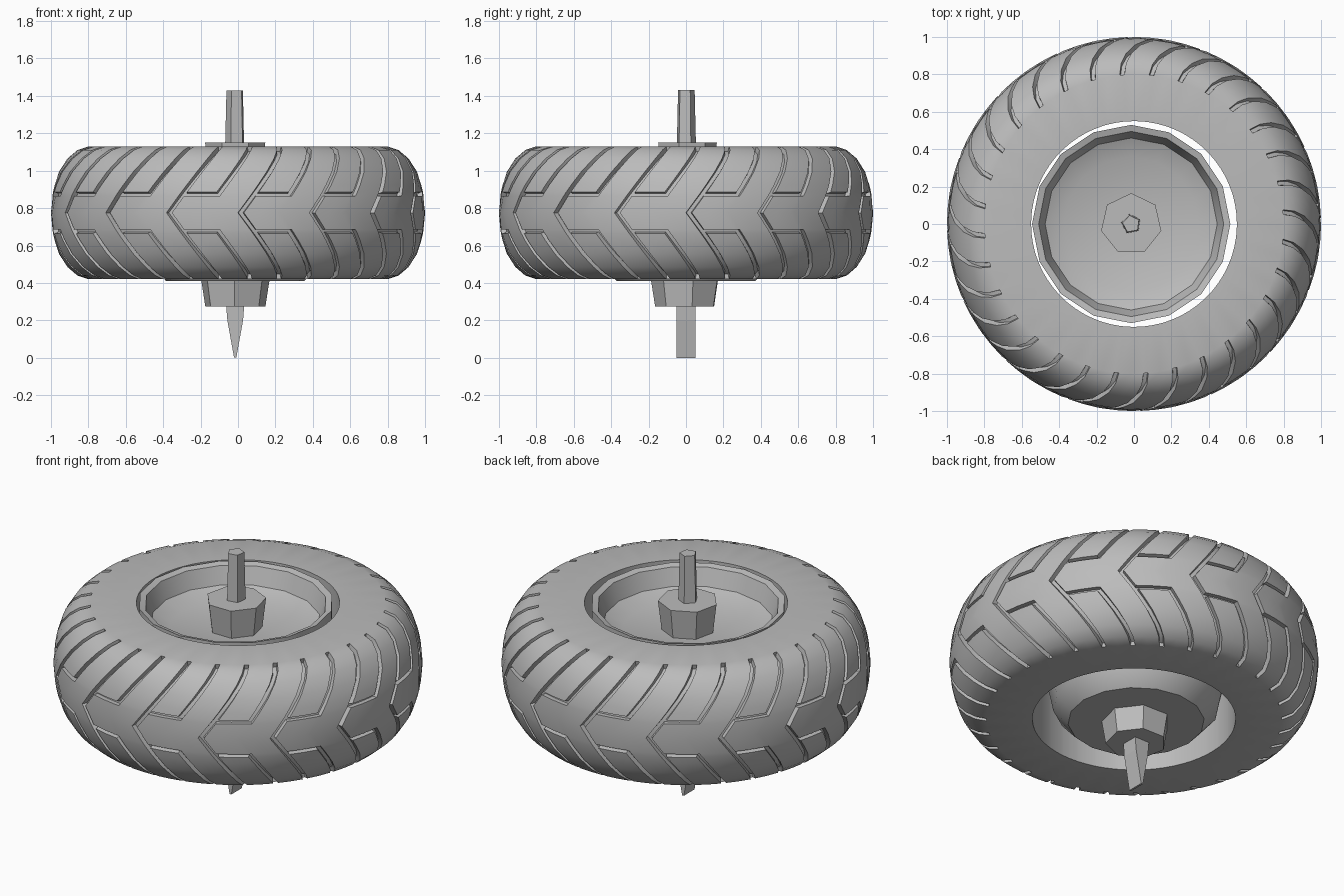
import bpy, bmesh
from math import sin, cos, radians, pi

cube = bpy.data.objects.get("Cube")
if cube:
    bpy.data.objects.remove(cube)

grey = bpy.data.materials.new("plain_grey")
grey.use_nodes = True
grey.diffuse_color = (0.5, 0.5, 0.5, 1)
grey.node_tree.nodes["Principled BSDF"].inputs["Base Color"].default_value = (0.5, 0.5, 0.5, 1)


def finish(name, bm, smooth=None):
    bmesh.ops.recalc_face_normals(bm, faces=bm.faces[:])
    mesh = bpy.data.meshes.new(name)
    bm.to_mesh(mesh)
    bm.free()
    mesh.materials.append(grey)
    if smooth:
        mesh.polygons.foreach_set("use_smooth", [True] * len(mesh.polygons))
        mesh.set_sharp_from_angle(angle=radians(smooth))
    obj = bpy.data.objects.new(name, mesh)
    bpy.context.collection.objects.link(obj)
    return obj


def lathe(name, profile, sides, centre=(0, 0), turn=0.0, smooth=None):
    """Spin (radius, height) points about z and cap both ends."""
    bm = bmesh.new()
    rings = []
    for r, z in profile:
        rings.append([bm.verts.new((centre[0] + r * cos(turn + 2 * pi * i / sides),
                                    centre[1] + r * sin(turn + 2 * pi * i / sides), z))
                      for i in range(sides)])
    for a, b in zip(rings, rings[1:]):
        for i in range(sides):
            j = (i + 1) % sides
            bm.faces.new((a[i], a[j], b[j], b[i]))
    bm.faces.new(rings[0])
    bm.faces.new(rings[-1])
    return finish(name, bm, smooth)


# Tyre: a sheared grid whose columns follow the chevron grooves
MID, SECTORS, LEAN = 0.775, 16, 42
half = [(0.355, 0.80), (0.335, 0.86), (0.29, 0.912), (0.22, 0.957),
        (0.15, 0.98), (0.11, 0.989), (0.09, 0.992)]
rows = [(-d, r) for d, r in half] + [(0, 1.0)] + [(d, r) for d, r in reversed(half)]
rows += [(0.355, 0.55), (-0.355, 0.55)]
columns = [0, 1.8, 6.5, 11.25, 13.05, 17.8]
angles = [360 / SECTORS * s + c for s in range(SECTORS) for c in columns]
outer = 2 * len(half)

bm = bmesh.new()
grid = []
for d, r in rows:
    ring = []
    for a in angles:
        t = radians(a + LEAN * abs(d))
        ring.append(bm.verts.new((r * cos(t), r * sin(t), MID + d)))
    grid.append(ring)

grooves = []
for i in range(len(rows)):
    a, b = grid[i], grid[(i + 1) % len(rows)]
    for j in range(len(angles)):
        k = (j + 1) % len(angles)
        face = bm.faces.new((a[j], a[k], b[k], b[j]))
        if i >= outer:
            continue
        middle = abs(rows[i][0] + rows[i + 1][0]) / 2
        col = j % len(columns)
        cross = 0.09 < middle < 0.11 and col < 4    # links a pair of grooves
        short = col == 3 and middle > 0.09          # stops at the centre band
        if col == 0 or short or cross:
            grooves.append(face)
bmesh.ops.recalc_face_normals(bm, faces=bm.faces[:])
bmesh.ops.inset_region(bm, faces=grooves, thickness=0.003, depth=-0.028,
                       use_boundary=True, use_even_offset=True)
finish("tyre", bm, smooth=32)

# Rim: dished top, tapering underside
C = (-0.015, 0)
lathe("rim", [(0.02, 0.98), (0.36, 0.975), (0.46, 1.02), (0.495, 1.12), (0.53, 1.13),
              (0.53, 0.85), (0.47, 0.6), (0.45, 0.5), (0.37, 0.41), (0.02, 0.41)],
      16, C, smooth=30)

# Hub nuts above and below
lathe("top_hub", [(0.14, 0.94), (0.165, 1.15)], 7, C, turn=pi / 2)
lathe("bottom_hub", [(0.165, 0.275), (0.188, 0.42)], 7, C, turn=0.2)

# Axle: angular upper shaft, wedge-shaped lower end
lathe("upper_axle", [(0.055, 1.1), (0.047, 1.43)], 5, C, turn=0.5)
bm = bmesh.new()
bmesh.ops.create_cube(bm, size=1)
for v in bm.verts:
    low = v.co.z < 0
    v.co.x = C[0] + v.co.x * (0.012 if low else 0.1)
    v.co.y *= 0.1
    v.co.z = 0 if low else 0.3
# narrow only the lowest part of the wedge
edges = [e for e in bm.edges if abs(e.verts[0].co.z - e.verts[1].co.z) > 0.1]
bmesh.ops.subdivide_edges(bm, edges=edges, cuts=1)
for v in bm.verts:
    if 0.1 < v.co.z < 0.2:
        v.co.x = C[0] + (v.co.x - C[0]) * 1.5
        v.co.z = 0.2
finish("lower_axle", bm)
